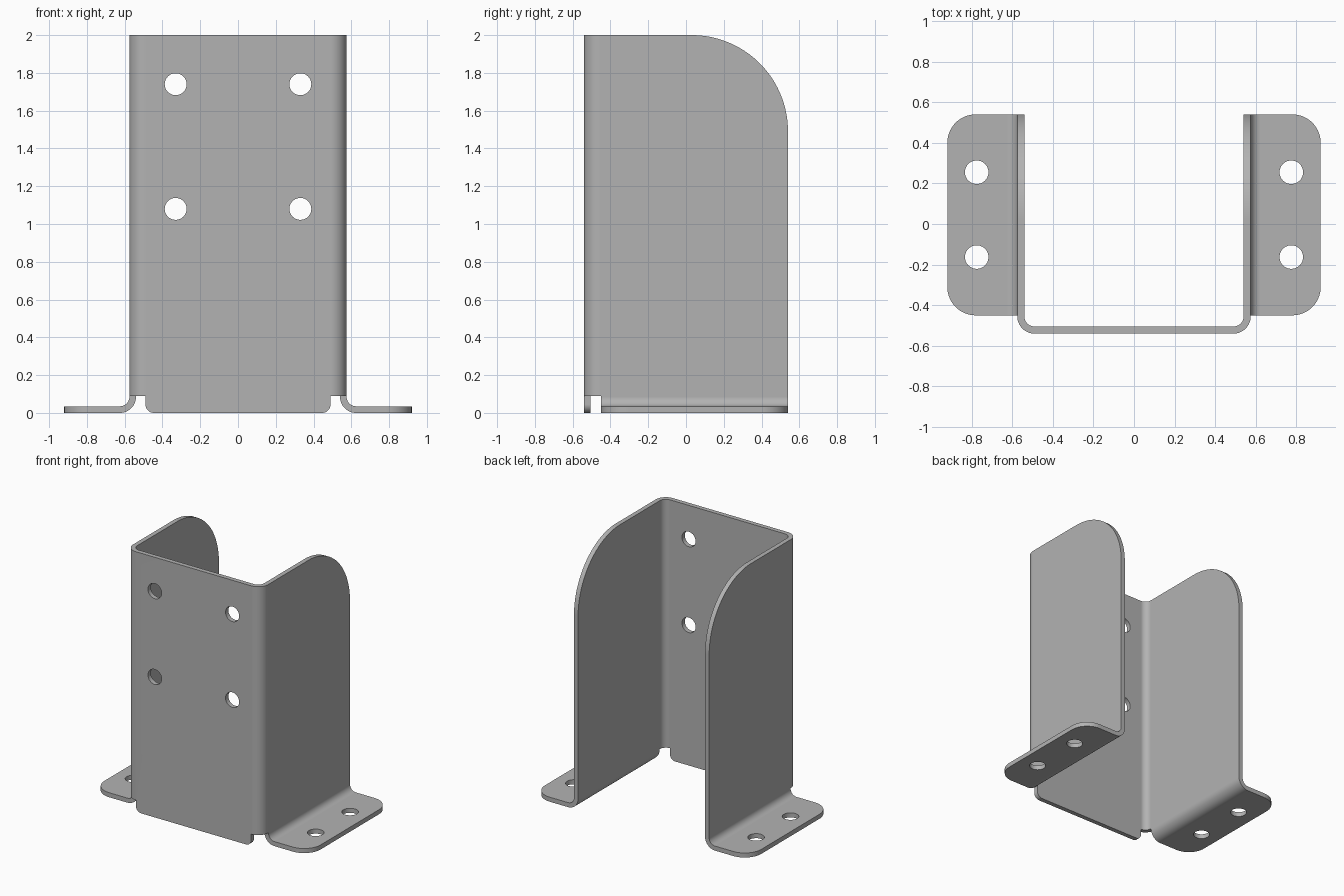
import bpy, bmesh, math
from mathutils import Vector

if "Cube" in bpy.data.objects:
    bpy.data.objects.remove(bpy.data.objects["Cube"])

T = 0.035            # sheet thickness
W, D = 0.575, 0.54   # half width and half depth of the channel
FOLD = 0.09          # height where the feet and front tab begin
HOLE = 0.058

steel = bpy.data.materials.new("steel grey")
steel.use_nodes = True
steel.diffuse_color = (0.45, 0.45, 0.45, 1)
steel.node_tree.nodes["Principled BSDF"].inputs["Base Color"].default_value = (0.45, 0.45, 0.45, 1)


def fillet(corners, steps=14):
    """Outline from (u, v) or (u, v, radius) corners."""
    out = []
    for i, c in enumerate(corners):
        p = Vector(c[:2])
        if len(c) == 2:
            out.append(p)
            continue
        a = (Vector(corners[i - 1][:2]) - p).normalized()
        b = (Vector(corners[(i + 1) % len(corners)][:2]) - p).normalized()
        half = a.angle(b) / 2
        centre = p + (a + b).normalized() * c[2] / math.sin(half)
        reach = c[2] / math.tan(half)
        v1, v2 = p + a * reach - centre, p + b * reach - centre
        w = v1.angle(v2)
        for k in range(steps + 1):
            t = k / steps
            out.append(centre + (v1 * math.sin((1 - t) * w) + v2 * math.sin(t * w)) / math.sin(w))
    return out


def prism(name, outline, axis, lo, hi):
    """Extrude a 2D outline along an axis."""
    place = {"x": lambda p, h: (h, p[0], p[1]),
             "y": lambda p, h: (p[0], h, p[1]),
             "z": lambda p, h: (p[0], p[1], h)}[axis]
    bm = bmesh.new()
    low = [bm.verts.new(place(p, lo)) for p in outline]
    high = [bm.verts.new(place(p, hi)) for p in outline]
    bm.faces.new(low)
    bm.faces.new(high)
    for i in range(len(low)):
        bm.faces.new((low[i - 1], low[i], high[i], high[i - 1]))
    bmesh.ops.recalc_face_normals(bm, faces=bm.faces)
    mesh = bpy.data.meshes.new(name)
    bm.to_mesh(mesh)
    bm.free()
    mesh.materials.append(steel)
    ob = bpy.data.objects.new(name, mesh)
    bpy.context.collection.objects.link(ob)
    return ob


def combine(target, other, operation):
    """Apply a boolean and discard the second object."""
    bpy.context.view_layer.objects.active = target
    mod = target.modifiers.new("cut", "BOOLEAN")
    mod.operation, mod.solver, mod.object = operation, "EXACT", other
    bpy.ops.object.modifier_apply(modifier=mod.name)
    bpy.data.objects.remove(other)


def drill(target, u, v, axis, lo, hi):
    ring = [(u + HOLE * math.cos(a), v + HOLE * math.sin(a))
            for a in (math.tau * k / 40 for k in range(40))]
    combine(target, prism("drill", ring, axis, lo, hi), "DIFFERENCE")


# Channel: back-open U profile trimmed to the rounded side silhouette
inner = W - T
channel = fillet([(-W, 1), (-W, -D, 0.085), (W, -D, 0.085), (W, 1),
                  (inner, 1), (inner, T - D, 0.05), (-inner, T - D, 0.05), (-inner, 1)])
bracket = prism("bracket", channel, "z", 0, 3)
side = fillet([(-1, FOLD), (D, FOLD), (D, 2, 0.51), (-1, 2)], 36)
combine(bracket, prism("side_trim", side, "x", -1, 1), "INTERSECT")

# Front tab between the corner reliefs
tab = fillet([(-0.49, FOLD), (-0.49, 0, 0.045), (0.49, 0, 0.045), (0.49, FOLD)])
combine(bracket, prism("front_tab", tab, "y", -D, T - D), "UNION")

# Feet folded outward from both side walls
for s in (-1, 1):
    fold = fillet([(s * inner, FOLD), (s * inner, 0, 0.085), (s * 1.1, 0),
                   (s * 1.1, T), (s * W, T, 0.05), (s * W, FOLD)])
    foot = prism("foot", fold, "y", -0.8, 0.8)
    plan = fillet([(s * 0.4, -0.45), (s * 0.92, -0.45, 0.14), (s * 0.92, D, 0.14), (s * 0.4, D)])
    combine(foot, prism("foot_trim", plan, "z", -1, 1), "INTERSECT")
    for y in (-0.163, 0.255):
        drill(foot, s * 0.775, y, "z", -1, 1)
    combine(bracket, foot, "UNION")
    for z in (1.08, 1.74):
        drill(bracket, s * 0.33, z, "y", -1, 0)

# Merge coplanar faces left by the joins
bm = bmesh.new()
bm.from_mesh(bracket.data)
bmesh.ops.remove_doubles(bm, verts=bm.verts, dist=0.0001)
bmesh.ops.dissolve_limit(bm, angle_limit=math.radians(0.5), verts=bm.verts, edges=bm.edges)
bm.to_mesh(bracket.data)
bm.free()

# Smooth bends, flat sheets
bpy.ops.object.select_all(action="DESELECT")
bracket.select_set(True)
bpy.context.view_layer.objects.active = bracket
bpy.ops.object.shade_smooth_by_angle(angle=math.radians(30))
weighted = bracket.modifiers.new("even_normals", "WEIGHTED_NORMAL")
weighted.keep_sharp = True
